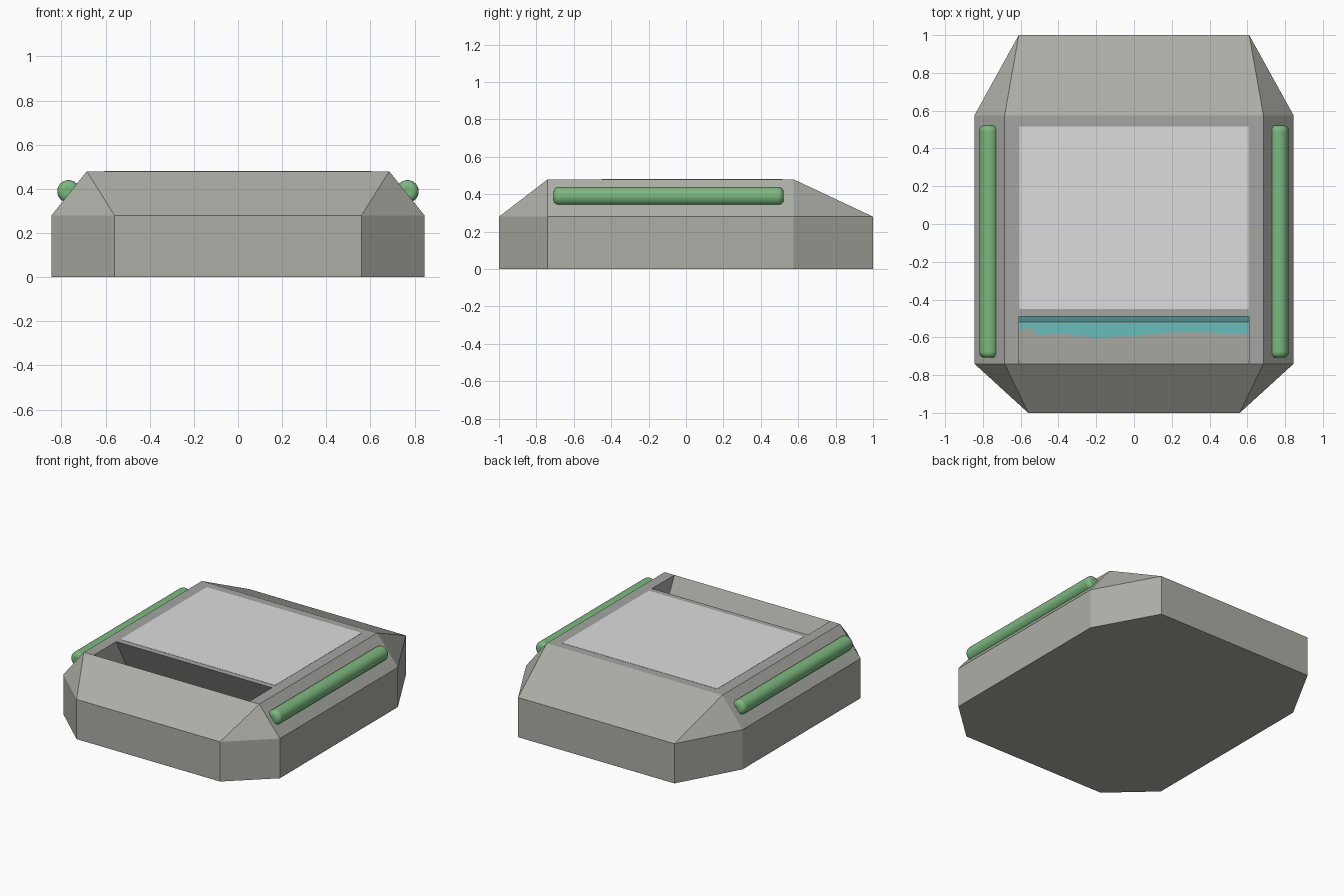
import bpy, bmesh, math

if "Cube" in bpy.data.objects:
    bpy.data.objects.remove(bpy.data.objects["Cube"])


def material(name, rgb):
    m = bpy.data.materials.new(name)
    m.diffuse_color = (*rgb, 1)
    m.use_nodes = True
    m.node_tree.nodes["Principled BSDF"].inputs["Base Color"].default_value = m.diffuse_color
    return m


grey = material("warm_grey", (0.42, 0.42, 0.385))
rim_grey = material("rim_grey", (0.375, 0.375, 0.365))
pale = material("pale_grey", (0.72, 0.72, 0.72))
teal = material("teal", (0.145, 0.55, 0.54))
green = material("soft_green", (0.2, 0.48, 0.21))


def add_object(name, bm, mats):
    mesh = bpy.data.meshes.new(name)
    bm.normal_update()
    bm.to_mesh(mesh)
    bm.free()
    for m in mats:
        mesh.materials.append(m)
    ob = bpy.data.objects.new(name, mesh)
    bpy.context.collection.objects.link(ob)
    return ob


# Body: chamfered outline, sloped shoulders, leaning slot in the top
H, S = 0.48, 0.28
half = [(0.56, -1), (0.845, -0.74), (0.845, 0.575), (0.61, 1)]
outline = half + [(-x, y) for x, y in reversed(half)]
bm = bmesh.new()


def ring(points, z):
    return [bm.verts.new((x, y, z)) for x, y in points]


low, mid = ring(outline, 0), ring(outline, S)
bm.faces.new(low)
for i in range(8):
    j = (i + 1) % 8
    bm.faces.new((low[i], low[j], mid[j], mid[i]))
fr, br, bl, fl = ring([(0.685, -0.74), (0.685, 0.575), (-0.685, 0.575), (-0.685, -0.74)], H)
# slot corners: mouth front/back, floor front/back, on each side
mf, mb, ff, fb = [], [], [], []
for x in (-0.608, 0.608):
    for group, y, z in ((mf, -0.74, H), (mb, -0.49, H), (ff, -0.52, 0.05), (fb, -0.318, 0.153)):
        group.append(bm.verts.new((x, y, z)))
# shoulders
bm.faces.new((mid[7], mid[0], fr, mf[1], mf[0], fl))
bm.faces.new((mid[0], mid[1], fr))
bm.faces.new((mid[1], mid[2], br, fr))
bm.faces.new((mid[2], mid[3], br))
bm.faces.new((mid[3], mid[4], bl, br))
bm.faces.new((mid[4], mid[5], bl))
bm.faces.new((mid[5], mid[6], fl, bl))
bm.faces.new((mid[6], mid[7], fl))
# top around the slot mouth
rim = [bm.faces.new(f) for f in ((mf[1], fr, br, mb[1]),
                                 (mb[0], mb[1], br, bl),
                                 (fl, mf[0], mb[0], bl))]
# slot walls and floor
bm.faces.new((mf[0], mf[1], ff[1], ff[0]))
bm.faces.new((mb[0], mb[1], fb[1], fb[0]))
floor = bm.faces.new((ff[0], ff[1], fb[1], fb[0]))
for k in (0, 1):
    bm.faces.new((mf[k], mb[k], fb[k], ff[k]))
for f in rim:
    f.material_index = 1
floor.material_index = 2
bmesh.ops.recalc_face_normals(bm, faces=bm.faces)
add_object("body", bm, [grey, rim_grey, teal])

# Pale panel on the top
bm = bmesh.new()
bmesh.ops.create_cube(bm, size=1)
for v in bm.verts:
    v.co = (v.co.x * 1.21, v.co.y * 0.966 + 0.033, v.co.z * 0.003 + H)
add_object("top_panel", bm, [pale])

# Ragged teal tint on the lower part of the slot's front wall
edge = [(-0.606, -0.56), (-0.55, -0.547), (-0.5, -0.588), (-0.4, -0.575), (-0.2, -0.6),
        (0, -0.59), (0.2, -0.572), (0.3, -0.565), (0.45, -0.575), (0.606, -0.58)]


def wall_z(y):
    return H + (y + 0.74) / 0.22 * (0.05 - H) + 0.006


bm = bmesh.new()
upper = [bm.verts.new((x, y, wall_z(y))) for x, y in edge]
lower = [bm.verts.new((x, -0.521, wall_z(-0.521))) for x, y in edge]
for i in range(len(edge) - 1):
    bm.faces.new((lower[i], lower[i + 1], upper[i + 1], upper[i]))
bm.normal_update()
if bm.faces[:][0].normal.z < 0:
    bmesh.ops.reverse_faces(bm, faces=bm.faces[:])
add_object("slot_tint", bm, [teal])

# Rounded green side rods
for side, name in ((-1, "left_rod"), (1, "right_rod")):
    bpy.ops.mesh.primitive_cylinder_add(vertices=32, radius=0.051, depth=1.23,
                                        location=(side * 0.768, -0.093, 0.389),
                                        rotation=(math.pi / 2, 0, 0))
    rod = bpy.context.object
    rod.name = name
    rod.data.materials.append(green)
    bev = rod.modifiers.new("round_ends", 'BEVEL')
    bev.width, bev.segments = 0.028, 4
    bev.limit_method, bev.angle_limit = 'ANGLE', math.radians(40)
    bpy.ops.object.shade_smooth_by_angle(angle=math.radians(50))
